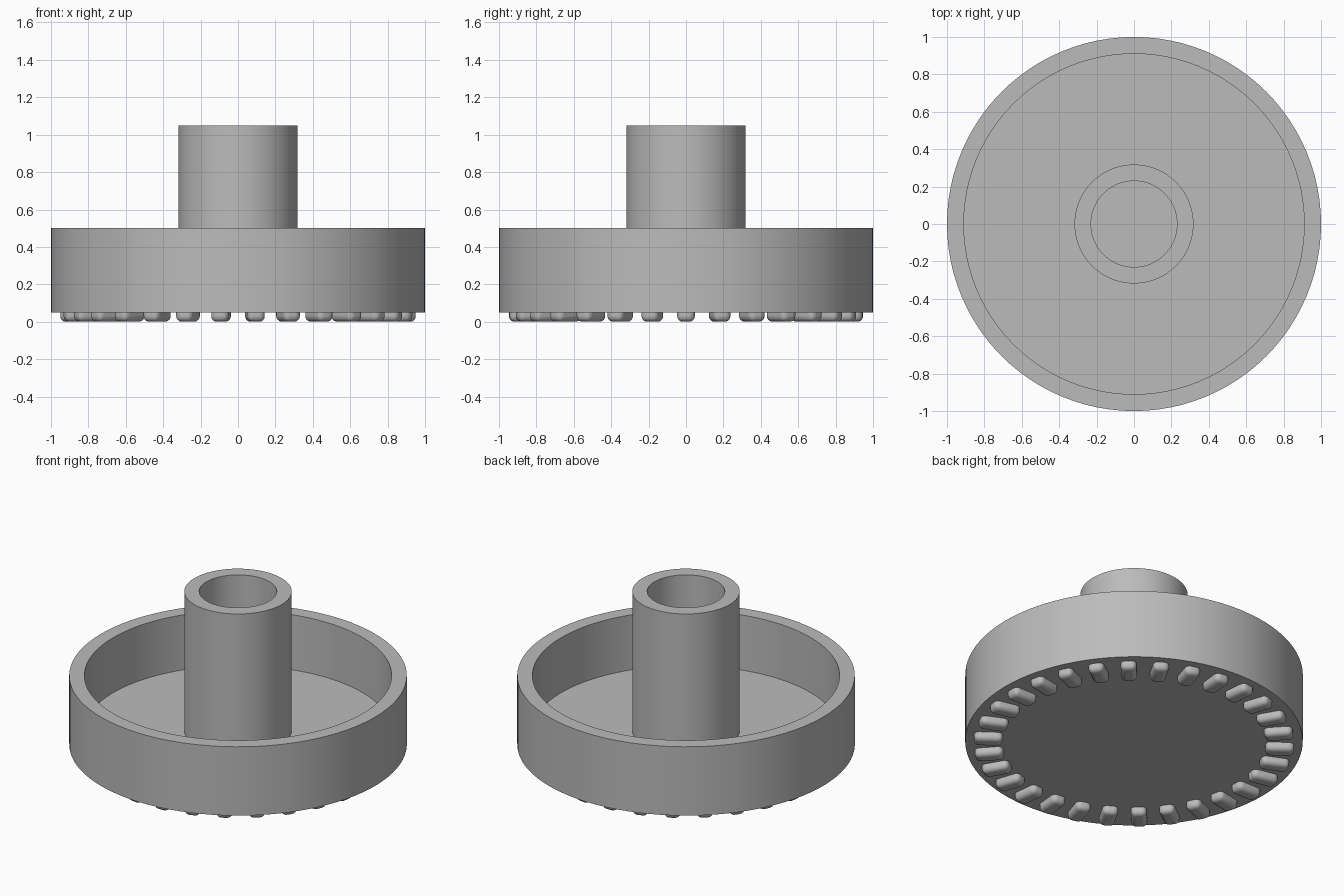
import bpy
import math

# Remove the default object
cube = bpy.data.objects.get("Cube")
if cube:
    bpy.data.objects.remove(cube, do_unlink=True)

# Single grey material
grey = bpy.data.materials.new("plain_grey")
grey.use_nodes = True
colour = (0.5, 0.5, 0.5, 1)
grey.diffuse_color = colour
grey.node_tree.nodes["Principled BSDF"].inputs["Base Color"].default_value = colour


def finish(obj, name):
    """Name, colour and smooth the active object."""
    obj.name = name
    obj.data.name = name
    obj.data.materials.append(grey)
    bpy.ops.object.shade_smooth_by_angle(angle=math.radians(30))


def lathe(name, profile, segments):
    """Spin a (radius, z) profile around z; radius 0 becomes a single pole."""
    verts, rings, faces = [], [], []
    for r, z in profile:
        count = segments if r else 1
        rings.append([len(verts) + i for i in range(count)])
        for i in range(count):
            a = math.tau * i / segments
            verts.append((r * math.cos(a), r * math.sin(a), z))
    for low, high in zip(rings, rings[1:]):
        for i in range(segments):
            j = (i + 1) % segments
            quad = [low[i % len(low)], low[j % len(low)],
                    high[j % len(high)], high[i % len(high)]]
            faces.append(list(dict.fromkeys(quad)))
    mesh = bpy.data.meshes.new(name)
    mesh.from_pydata(verts, [], faces)
    obj = bpy.data.objects.new(name, mesh)
    bpy.context.collection.objects.link(obj)
    bpy.ops.object.select_all(action="DESELECT")
    obj.select_set(True)
    bpy.context.view_layer.objects.active = obj
    finish(obj, name)


# Dish and hollow hub as one turned body
BASE, FLOOR, RIM, TOP = 0.05, 0.14, 0.5, 1.05
WALL, HUB, BORE = 0.91, 0.318, 0.23
lathe("dish_with_hub", [
    (0, BASE), (1, BASE), (1, RIM), (WALL, RIM), (WALL, FLOOR),
    (HUB, FLOOR), (HUB, TOP), (BORE, TOP), (BORE, FLOOR), (0, FLOOR),
], 96)

# Ring of rounded radial ribs under the dish
RIBS, RIB_RADIUS = 30, 0.865
for n in range(RIBS):
    a = math.tau * n / RIBS
    bpy.ops.mesh.primitive_cube_add(
        size=1, rotation=(0, 0, a),
        location=(RIB_RADIUS * math.cos(a), RIB_RADIUS * math.sin(a), 0.045))
    rib = bpy.context.object
    rib.scale = (0.17, 0.094, 0.09)
    bpy.ops.object.transform_apply(location=False, rotation=False, scale=True)
    finish(rib, f"underside_rib_{n + 1:02d}")
    bevel = rib.modifiers.new("rounding", "BEVEL")
    bevel.width = 0.03
    bevel.segments = 4
    bevel.limit_method = "NONE"
